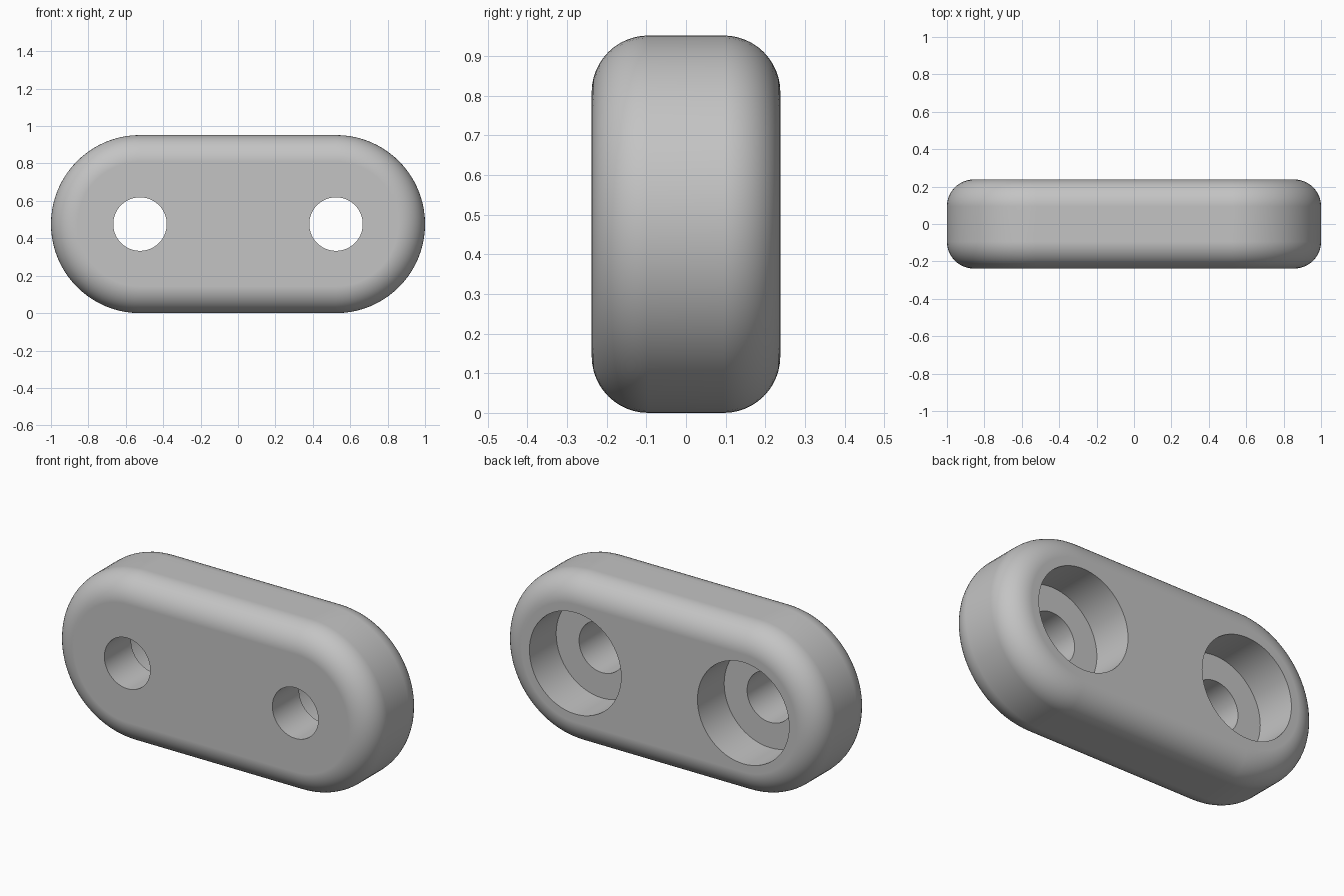
import bpy, bmesh, math
from mathutils import Vector

if "Cube" in bpy.data.objects:
    bpy.data.objects.remove(bpy.data.objects["Cube"], do_unlink=True)

R = 0.476            # end radius and half height
CX = 1.0 - R         # centre of each rounded end
D = 0.238            # half depth
FILLET = 0.143
HOLE = 0.143
BORE = 0.286
ARC = 40             # segments per rounded end


def add_object(name, bm):
    bmesh.ops.recalc_face_normals(bm, faces=bm.faces[:])
    mesh = bpy.data.meshes.new(name)
    bm.to_mesh(mesh)
    bm.free()
    obj = bpy.data.objects.new(name, mesh)
    bpy.context.collection.objects.link(obj)
    return obj


# Plate: stadium outline extruded along y, with rounded rims front and back
bm = bmesh.new()
outline = []
for side, start in ((1, -math.pi / 2), (-1, math.pi / 2)):
    for i in range(ARC + 1):
        a = start + math.pi * i / ARC
        outline.append(bm.verts.new((side * CX + R * math.cos(a), -D, R + R * math.sin(a))))
front = bm.faces.new(outline)
grown = bmesh.ops.extrude_face_region(bm, geom=[front], use_keep_orig=True)
bmesh.ops.translate(bm, vec=(0, 2 * D, 0),
                    verts=[v for v in grown["geom"] if isinstance(v, bmesh.types.BMVert)])
rims = [e for e in bm.edges if abs(e.verts[0].co.y - e.verts[1].co.y) < 1e-5]
bmesh.ops.bevel(bm, geom=rims, offset=FILLET, offset_type='OFFSET', segments=12,
                profile=0.5, affect='EDGES', clamp_overlap=False)
plate = add_object("link_plate", bm)

grey = bpy.data.materials.new("light grey")
grey.use_nodes = True
colour = (0.55, 0.55, 0.55, 1)
grey.diffuse_color = colour
grey.node_tree.nodes["Principled BSDF"].inputs["Base Color"].default_value = colour
plate.data.materials.append(grey)


# Stepped cutters: narrow through hole, wide counterbore from the back
def stepped_cutter(name, x):
    bm = bmesh.new()
    profile = [(0, -2 * D), (HOLE, -2 * D), (HOLE, 0), (BORE, 0), (BORE, 2 * D), (0, 2 * D)]
    verts = [bm.verts.new((x + r, y, R)) for r, y in profile]
    edges = [bm.edges.new(pair) for pair in zip(verts, verts[1:])]
    bmesh.ops.spin(bm, geom=verts + edges, cent=(x, 0, R), axis=(0, 1, 0),
                   angle=math.tau, steps=64, use_duplicate=False)
    bmesh.ops.remove_doubles(bm, verts=bm.verts[:], dist=1e-4)
    cutter = add_object(name, bm)
    cutter.hide_render = True
    return cutter


bpy.context.view_layer.objects.active = plate
plate.select_set(True)
for name, x in (("left_hole_cutter", CX), ("right_hole_cutter", -CX)):
    cutter = stepped_cutter(name, x)
    cut = plate.modifiers.new(name, 'BOOLEAN')
    cut.operation = 'DIFFERENCE'
    cut.solver = 'EXACT'
    cut.object = cutter
    bpy.ops.object.modifier_apply(modifier=cut.name)
    bpy.data.objects.remove(cutter, do_unlink=True)

# Smooth rims with crisp hole edges and flat faces
bpy.ops.object.shade_smooth_by_angle(angle=math.radians(35))
weighted = plate.modifiers.new("flat_face_normals", 'WEIGHTED_NORMAL')
weighted.keep_sharp = True
